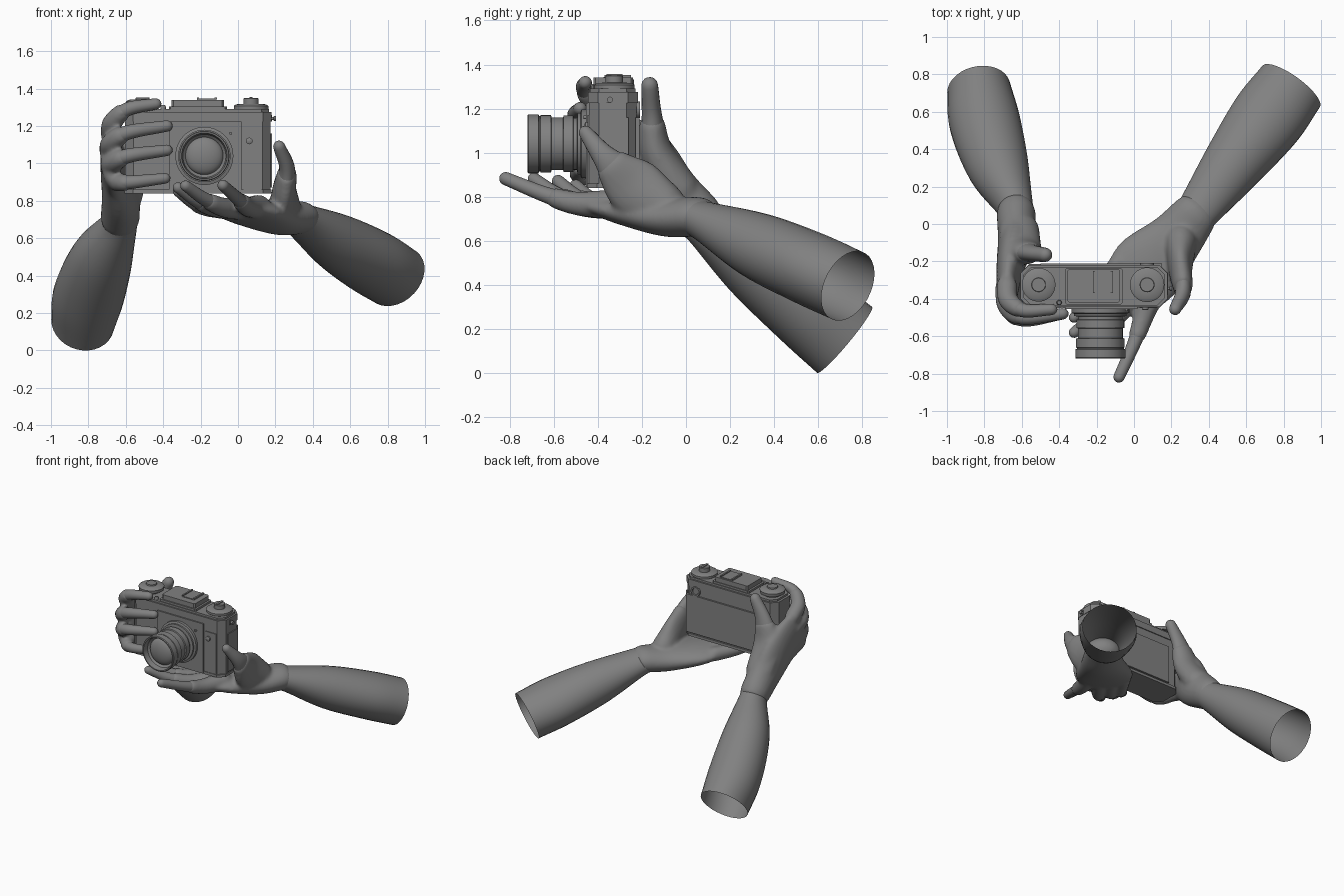
import bpy, bmesh, math
from mathutils import Vector

cube = bpy.data.objects.get("Cube")
if cube:
    bpy.data.objects.remove(cube)

grey = bpy.data.materials.new("mid_grey")
grey.use_nodes = True
COLOUR = (0.22, 0.22, 0.22, 1)
grey.diffuse_color = COLOUR
grey.node_tree.nodes["Principled BSDF"].inputs["Base Color"].default_value = COLOUR


def finish(bm, name, angle=35):
    """Turn a bmesh into a shaded object."""
    bmesh.ops.recalc_face_normals(bm, faces=bm.faces)
    mesh = bpy.data.meshes.new(name)
    bm.to_mesh(mesh)
    bm.free()
    mesh.materials.append(grey)
    mesh.shade_smooth()
    mesh.set_sharp_from_angle(angle=math.radians(angle))
    obj = bpy.data.objects.new(name, mesh)
    bpy.context.collection.objects.link(obj)
    return obj


def bridge(bm, rings, capped=True):
    """Skin a list of point rings."""
    loops = [[bm.verts.new(p) for p in ring] for ring in rings]
    n = len(loops[0])
    for low, high in zip(loops, loops[1:]):
        for i in range(n):
            j = (i + 1) % n
            bm.faces.new((low[i], low[j], high[j], high[i]))
    if capped:
        bm.faces.new(loops[0][::-1])
        bm.faces.new(loops[-1])


def spline(keys, steps=6):
    """Smooth interpolation through keys of (x, y, z, half width, half depth)."""
    keys = [Vector(k if len(k) == 5 else (*k, k[-1])) for k in keys]
    ext = [2 * keys[0] - keys[1], *keys, 2 * keys[-1] - keys[-2]]
    out = []
    for a, b, c, d in zip(ext, ext[1:], ext[2:], ext[3:]):
        for s in range(steps):
            t = s / steps
            out.append(b + (c - a) * t / 2 + (2 * a - 5 * b + 4 * c - d) * t**2 / 2
                       + (3 * b - a - 3 * c + d) * t**3 / 2)
    return out + [keys[-1]]


def loft(bm, path, side, rounded=True, sides=20):
    """Sweep an ellipse along a sampled path, with optional rounded ends."""
    side = Vector(side)
    pos = [Vector(p[:3]) for p in path]
    last = len(pos) - 1

    def ring(i, push=0.0, shrink=1.0):
        t = (pos[min(i + 1, last)] - pos[max(i - 1, 0)]).normalized()
        u = (side - t * side.dot(t)).normalized()
        v = t.cross(u)
        a, b = path[i][3] * shrink, path[i][4] * shrink
        centre = pos[i] + t * push * min(path[i][3:])
        return [centre + u * a * math.cos(w) + v * b * math.sin(w)
                for w in (math.tau * k / sides for k in range(sides))]

    rings = [ring(i) for i in range(last + 1)]
    if rounded:
        arcs = [math.radians(w) for w in (25, 50, 70, 84)]
        rings = [ring(0, -math.sin(w), math.cos(w)) for w in arcs[::-1]] + rings
        rings += [ring(last, math.sin(w), math.cos(w)) for w in arcs]
    bridge(bm, rings, rounded)


def forearm(name, keys, side):
    bm = bmesh.new()
    loft(bm, spline(keys), side, False, 32)
    finish(bm, name, 80)


def hand(label, palm, palm_side, digits):
    """Fused glove with short finger sleeves, plus the bare fingers."""
    glove = bmesh.new()
    loft(glove, spline(palm), palm_side, sides=32)
    for finger, keys in digits.items():
        side = (1, 0, 0) if finger == "thumb" else (0, 0, 1)
        path = spline(keys)
        sleeve = [p + Vector((0, 0, 0, 0.008, 0.008)) for p in path[:len(path) * 3 // 5]]
        loft(glove, sleeve, side)
        bm = bmesh.new()
        loft(bm, path, side)
        finish(bm, label + "_" + finger, 80)
    obj = finish(glove, label + "_glove", 80)
    fuse = obj.modifiers.new("fuse", 'REMESH')
    fuse.mode = 'VOXEL'
    fuse.voxel_size = 0.011
    fuse.use_smooth_shade = True
    soften = obj.modifiers.new("soften", 'SMOOTH')
    soften.factor = 0.5
    soften.iterations = 10


def box(name, x, y, z, chamfer=0.0):
    """Box from ranges, with chamfered upright corners."""
    bm = bmesh.new()
    bmesh.ops.create_cube(bm, size=1)
    for v in bm.verts:
        v.co = [r[0] if c < 0 else r[1] for c, r in zip(v.co, (x, y, z))]
    if chamfer:
        upright = [e for e in bm.edges if abs(e.verts[0].co.z - e.verts[1].co.z) > 0.01]
        bmesh.ops.bevel(bm, geom=upright, offset=chamfer, segments=1, affect='EDGES')
    finish(bm, name, 20)


def lathe(name, centre, profile, axis='z', sides=48):
    """Turn a (radius, position along axis) profile."""
    bm = bmesh.new()
    rings = []
    for r, h in profile:
        ring = []
        for k in range(sides):
            p, q = r * math.cos(math.tau * k / sides), r * math.sin(math.tau * k / sides)
            a, b = centre[0] + p, centre[1] + q
            ring.append({'z': (a, b, h), 'y': (a, h, b), 'x': (h, a, b)}[axis])
        rings.append(ring)
    bridge(bm, rings)
    finish(bm, name)


# Forearms, open at the elbow
forearm("left_forearm", [(.29, .01, .71, .11, .085), (.35, .08, .69, .118, .09), (.53, .32, .58, .165, .15),
                         (.71, .56, .475, .2, .168), (.84, .735, .395, .19, .168)], (1, -.7, .2))
forearm("right_forearm", [(-.63, .02, .74, .09, .1), (-.635, .09, .67, .097, .105), (-.725, .3, .5, .165, .16),
                          (-.797, .54, .3, .19, .185), (-.83, .72, .15, .17, .195)], (1, 0, 0))

# Left hand, palm up beneath the body
hand("left", [(.325, .05, .71, .124, .09), (.22, -.08, .705, .152, .087),
              (.08, -.23, .735, .2, .072), (-.015, -.35, .758, .18, .052)], (.75, -.65, 0), {
    "thumb": [(.25, -.1, .755, .08, .1), (.248, -.24, .85, .056, .125),
              (.262, -.365, .975, .042, .058), (.22, -.455, 1.09, .032)],
    "index": [(.11, -.34, .765, .06), (.05, -.5, .77, .046), (0, -.64, .81, .036), (-.08, -.818, .882, .03)],
    "middle": [(.02, -.34, .755, .053), (-.08, -.48, .765, .045), (-.18, -.59, .81, .036), (-.28, -.69, .88, .029)],
    "ring": [(-.04, -.28, .755, .048), (-.13, -.41, .765, .044), (-.22, -.5, .8, .036), (-.32, -.58, .87, .029)],
    "little": [(-.09, -.22, .755, .044), (-.17, -.34, .765, .04), (-.24, -.43, .79, .034), (-.32, -.5, .85, .028)]})

# Right hand, wrapped around the grip side
hand("right", [(-.63, .055, .71, .115, .104), (-.628, -.08, .82, .14, .1),
               (-.66, -.21, .96, .165, .075), (-.68, -.38, 1.04, .175, .055)], (0, .55, .85), {
    "thumb": [(-.615, -.03, .83, .1, .085), (-.6, -.135, 1.0, .1, .07),
              (-.55, -.155, 1.17, .062, .046), (-.475, -.165, 1.305, .038)],
    "index": [(-.68, -.33, 1.16, .048), (-.67, -.41, 1.22, .045), (-.59, -.462, 1.29, .037), (-.44, -.457, 1.318, .03)],
    "middle": [(-.685, -.34, 1.07, .05), (-.675, -.44, 1.11, .047), (-.59, -.5, 1.165, .039), (-.38, -.48, 1.2, .03)],
    "ring": [(-.68, -.34, .99, .05), (-.67, -.44, 1.0, .047), (-.59, -.51, 1.04, .039), (-.38, -.48, 1.07, .03)],
    "little": [(-.66, -.31, .93, .045), (-.645, -.42, .9, .042), (-.57, -.49, .9, .036), (-.39, -.48, .92, .028)]})

# Body shell, back door and top plate
box("camera_body", (-.605, .175), (-.44, -.225), (.85, 1.23), .045)
box("base_plate", (-.607, .178), (-.45, -.215), (.84, .86), .045)
box("top_plate", (-.607, .178), (-.445, -.218), (1.225, 1.275), .045)
box("top_step", (-.59, .165), (-.435, -.23), (1.275, 1.29), .04)
box("back_door", (-.5, .15), (-.23, -.212), (.87, 1.16))
box("front_plate", (-.37, .02), (-.455, -.43), (.845, 1.225))
box("front_panel", (.03, .125), (-.446, -.43), (.86, 1.17))
box("side_panel", (.17, .181), (-.38, -.26), (.87, 1.16))
box("side_slot", (.17, .183), (-.36, -.34), (1.225, 1.26))

# Finder housing and accessory shoe
box("finder_foot", (-.37, -.06), (-.43, -.235), (1.285, 1.305), .01)
box("finder_housing", (-.355, -.075), (-.42, -.24), (1.3, 1.34), .01)
box("shoe_base", (-.22, -.115), (-.37, -.25), (1.335, 1.346))
for x in (-.22, -.125):
    box("shoe_rail", (x, x + .012), (-.37, -.25), (1.345, 1.353))
lathe("eyepiece", (.07, 1.195), [(.037, -.23), (.037, -.208), (.026, -.208), (.022, -.214)], 'y', 24)

# Dials, buttons and strap lug
lathe("left_dial", (.07, -.325), [(.085, 1.285), (.092, 1.292), (.092, 1.308), (.08, 1.316), (.04, 1.318),
                                  (.04, 1.347), (.036, 1.35)])
box("dial_grip", (.062, .078), (-.362, -.288), (1.349, 1.356))
lathe("right_dial", (-.51, -.325), [(.06, 1.285), (.06, 1.305), (.088, 1.308), (.09, 1.33), (.075, 1.34),
                                    (.038, 1.343), (.036, 1.352)])
lathe("front_button", (.06, 1.12), [(.018, -.44), (.018, -.456), (.012, -.46)], 'y', 16)
lathe("front_pin", (-.04, 1.16), [(.008, -.45), (.008, -.466)], 'y', 12)
lathe("release_button", (-.4, -.42), [(.014, 1.28), (.014, 1.305), (.01, 1.312)], 'z', 16)
lathe("strap_lug", (-.345, 1.24), [(.008, .17), (.008, .19), (.014, .192), (.014, .202)], 'x', 12)

# Lens barrel with stepped rings and a domed glass
AXIS = (-.18, 1.04)
lathe("lens_barrel", AXIS, [(.155, -.45), (.155, -.475), (.14, -.48), (.14, -.492), (.118, -.495), (.118, -.51),
                            (.128, -.512), (.128, -.555), (.12, -.558), (.12, -.61), (.13, -.613), (.13, -.66),
                            (.126, -.662), (.126, -.667), (.134, -.67), (.134, -.715), (.13, -.72), (.122, -.72),
                            (.115, -.68), (.1, -.665)], 'y', 64)
arc = [math.radians(w) for w in range(0, 86, 12)]
lathe("lens_glass", AXIS, [(.102 * math.cos(w), -.66 - .045 * math.sin(w)) for w in arc], 'y')
